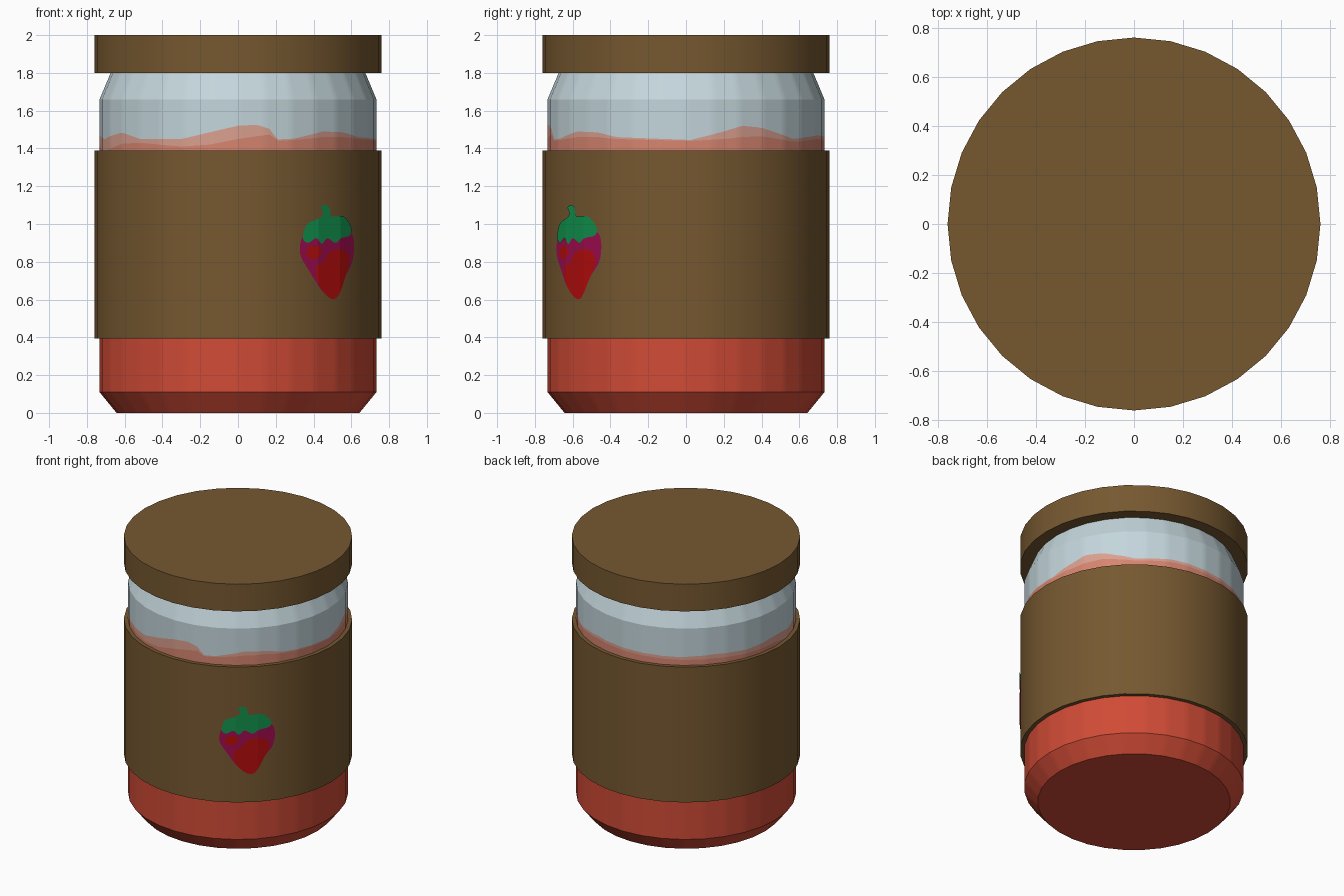
import bpy, bmesh, math

if "Cube" in bpy.data.objects:
    bpy.data.objects.remove(bpy.data.objects["Cube"])

SIDES = 32
STEP = 2 * math.pi / SIDES


def material(name, r, g, b):
    m = bpy.data.materials.new(name)
    lin = [((c / 255 + 0.055) / 1.055) ** 2.4 if c > 10 else c / 255 / 12.92 for c in (r, g, b)]
    m.diffuse_color = (*lin, 1)
    m.use_nodes = True
    m.node_tree.nodes["Principled BSDF"].inputs["Base Color"].default_value = m.diffuse_color
    return m


BROWN = material("brown_paper", 118, 88, 48)
JAM = material("jam_red", 208, 75, 54)
SMEAR_DARK = material("jam_smear_dark", 214, 133, 112)
SMEAR_LIGHT = material("jam_smear_light", 218, 160, 143)
GLASS = material("pale_glass", 196, 214, 220)
GREEN = material("leaf_green", 17, 148, 78)
MAGENTA = material("berry_magenta", 160, 12, 80)
RED = material("berry_red", 183, 12, 12)


def on_wall(a, r, z):
    """Point on the 32-sided wall; angle 0 is the front, growing towards +x."""
    off = a % STEP - STEP / 2
    r *= math.cos(STEP / 2) / math.cos(off)
    return (r * math.sin(a), -r * math.cos(a), z)


def finish(bm, name, mats, smooth=True):
    me = bpy.data.meshes.new(name)
    bm.to_mesh(me)
    bm.free()
    for m in mats:
        me.materials.append(m)
    ob = bpy.data.objects.new(name, me)
    bpy.context.collection.objects.link(ob)
    if smooth:
        bpy.ops.object.select_all(action='DESELECT')
        ob.select_set(True)
        bpy.context.view_layer.objects.active = ob
        bpy.ops.object.shade_smooth_by_angle(angle=math.radians(20))
    return ob


def revolve(name, rows, mats, row_mats=None, cols=SIDES, closed=False):
    """rows: list of (radius, height or function of angle)."""
    bm = bmesh.new()
    rings = []
    for r, z in rows:
        angs = [2 * math.pi * i / cols + 1e-9 for i in range(cols)]
        rings.append([bm.verts.new(on_wall(a, r, z(a) if callable(z) else z)) for a in angs])
    n = len(rings)
    for k in range(n if closed else n - 1):
        lo, hi = rings[k], rings[(k + 1) % n]
        for i in range(cols):
            j = (i + 1) % cols
            f = bm.faces.new((lo[i], lo[j], hi[j], hi[i]))
            f.material_index = row_mats[k] if row_mats else 0
    if not closed:
        bm.faces.new(rings[0][::-1])
        top = bm.faces.new(rings[-1])
        top.material_index = row_mats[-1] if row_mats else 0
    bmesh.ops.recalc_face_normals(bm, faces=bm.faces)
    return finish(bm, name, mats)


# Wavy jam residue on the glass: angle in degrees, light edge, dark edge
WAVE = [(-180, 1.46, 1.44), (-150, 1.45, 1.43), (-130, 1.46, 1.43), (-110, 1.45, 1.42),
        (-90, 1.47, 1.42), (-75, 1.45, 1.38), (-57, 1.485, 1.425), (-45, 1.45, 1.43),
        (-24, 1.45, 1.41), (-12, 1.485, 1.42), (0, 1.52, 1.45), (8, 1.525, 1.465),
        (14, 1.50, 1.475), (16, 1.447, 1.44), (24, 1.452, 1.445), (38, 1.49, 1.46),
        (50, 1.485, 1.46), (60, 1.46, 1.45), (92, 1.445, 1.44), (106, 1.49, 1.45),
        (114, 1.52, 1.46), (123, 1.51, 1.465), (141, 1.45, 1.435), (162, 1.47, 1.45),
        (180, 1.46, 1.44)]


def wave(col):
    def height(a):
        d = (math.degrees(a) + 180) % 360 - 180
        for p, q in zip(WAVE, WAVE[1:]):
            if p[0] <= d <= q[0]:
                t = (d - p[0]) / (q[0] - p[0])
                return p[col] + t * (q[col] - p[col])
        return WAVE[0][col]
    return height


# Jar: jam below, smears above the label, clear glass shoulder
revolve("jar", [(0.643, 0), (0.733, 0.11), (0.733, 1.0), (0.733, wave(2)), (0.733, wave(1)),
                (0.733, 1.66), (0.67, 1.81)],
        [JAM, SMEAR_DARK, SMEAR_LIGHT, GLASS], [0, 0, 1, 2, 3, 3], cols=SIDES * 6)

# Wrap-around label and lid
revolve("label", [(0.72, 0.395), (0.761, 0.395), (0.761, 1.39), (0.72, 1.39)], [BROWN], closed=True)
revolve("lid", [(0.761, 1.8), (0.761, 2.0)], [BROWN])


def rounded(pts, n=4):
    """Closed Catmull-Rom curve through the points."""
    out, m = [], len(pts)
    for i in range(m):
        p = [pts[(i + k - 1) % m] for k in range(4)]
        for s in range(n):
            t = s / n
            out.append(tuple(0.5 * (2 * b + (c - a) * t + (2 * a - 5 * b + 4 * c - d) * t * t
                                    + (3 * b - a - 3 * c + d) * t ** 3)
                             for a, b, c, d in zip(*p)))
    return out


def decal(name, pts, mat, lift):
    """Flat outline (front-view x, z) bent round the label facets."""
    bm = bmesh.new()
    vs = [bm.verts.new((math.asin(x / 0.758), z, 0)) for x, z in rounded(pts)]
    f = bm.faces.new(vs)
    f.normal_update()
    if f.normal.z < 0:
        f.normal_flip()
    bmesh.ops.triangulate(bm, faces=bm.faces[:])
    for k in range(1, 7):
        bmesh.ops.bisect_plane(bm, geom=bm.verts[:] + bm.edges[:] + bm.faces[:],
                               plane_co=(k * STEP, 0, 0), plane_no=(1, 0, 0))
    for v in bm.verts:
        v.co = on_wall(v.co.x, 0.761 + lift, v.co.y)
    finish(bm, name, [mat], smooth=False)


# Strawberry picture on the front-right of the label
decal("berry_body", [(.35, .94), (.327, .875), (.336, .82), (.38, .745), (.41, .695), (.445, .645),
                     (.50, .603), (.532, .63), (.565, .72), (.60, .79), (.612, .865), (.605, .94),
                     (.57, .965), (.45, .98)], MAGENTA, 0.002)
decal("berry_red_patch", [(.50, .602), (.452, .637), (.415, .705), (.412, .775), (.452, .80),
                          (.475, .84), (.52, .865), (.568, .855), (.59, .80), (.56, .705),
                          (.532, .63)], RED, 0.004)
decal("berry_red_spot", [(.36, .85), (.385, .885), (.425, .88), (.44, .85), (.41, .815), (.375, .82)],
      RED, 0.004)
decal("berry_leaves", [(.435, 1.09), (.465, 1.1), (.482, 1.08), (.492, 1.04), (.555, 1.04),
                       (.594, .985), (.588, .94), (.54, .925), (.51, .90), (.47, .925), (.44, .895),
                       (.41, .925), (.37, .90), (.342, .92), (.348, .965), (.37, 1.005),
                       (.425, 1.03), (.448, 1.055)], GREEN, 0.006)
